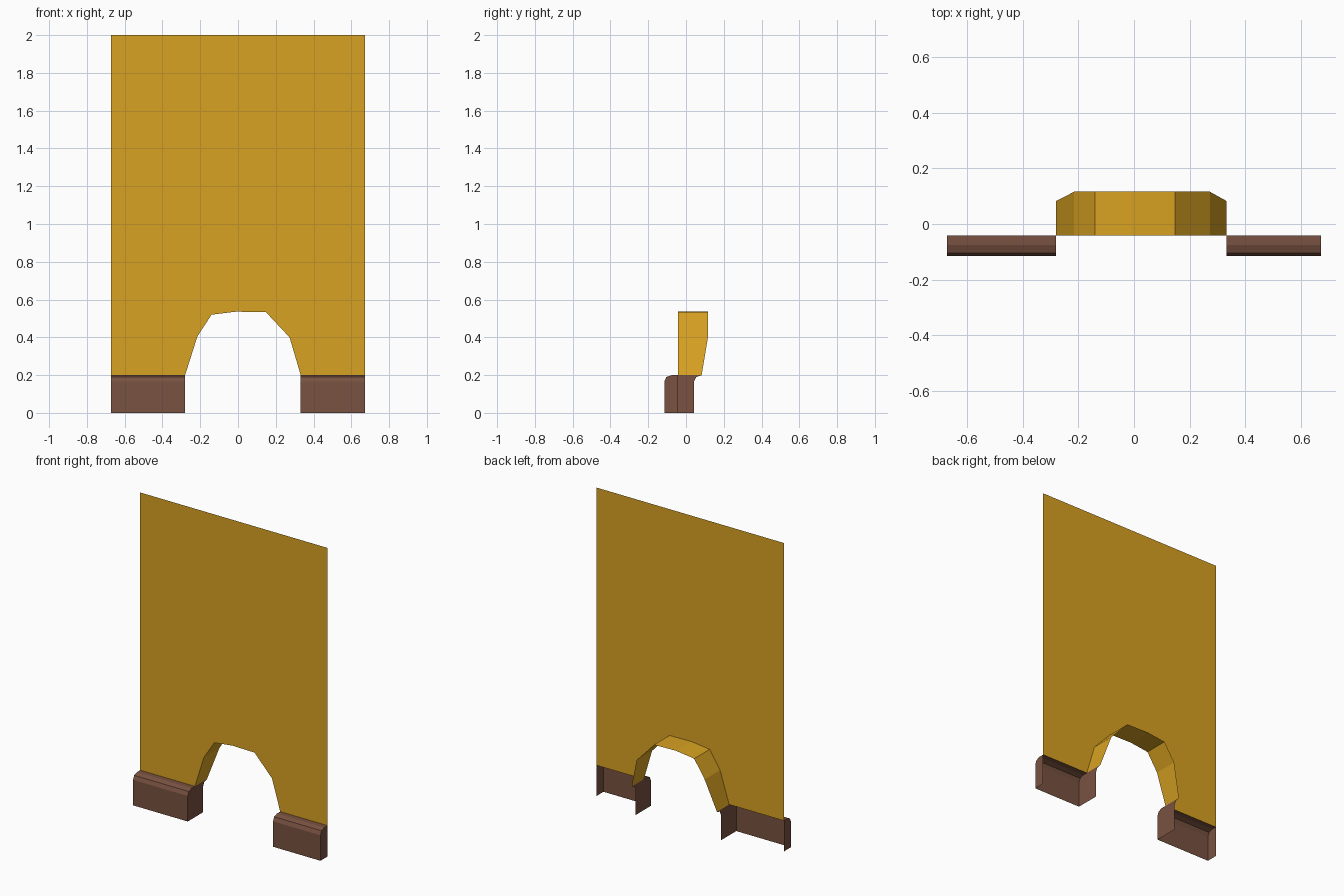
import bpy

if "Cube" in bpy.data.objects:
    bpy.data.objects.remove(bpy.data.objects["Cube"])


def material(name, color):
    m = bpy.data.materials.new(name)
    m.diffuse_color = (*color, 1)
    m.use_nodes = True
    m.node_tree.nodes["Principled BSDF"].inputs["Base Color"].default_value = m.diffuse_color
    return m


def sheet(name, verts, faces, mat):
    me = bpy.data.meshes.new(name)
    me.from_pydata(verts, [], faces)
    me.materials.append(mat)
    ob = bpy.data.objects.new(name, me)
    bpy.context.collection.objects.link(ob)
    return ob


plaster = material("ochre_plaster", (0.69, 0.36, 0.016))
wood = material("brown_skirting", (0.19, 0.085, 0.052))

W, H, WALL_Y, BASE = 0.672, 2.0, -0.042, 0.2

# Irregular arch outline: x, z, depth of the reveal behind the wall
arch = [(-0.28, BASE, 0.083), (-0.215, 0.405, 0.116), (-0.14, 0.52, 0.116),
        (-0.01, 0.536, 0.116), (0.148, 0.533, 0.116), (0.273, 0.4, 0.116),
        (0.332, BASE, 0.083)]

# Wall panel with the arch cut out of its lower edge
outline = [(-W, BASE)] + [(x, z) for x, z, _ in arch] + [(W, BASE), (W, H), (-W, H)]
sheet("wall_panel", [(x, WALL_Y, z) for x, z in outline],
      [list(range(len(outline)))], plaster)

# Reveal lining the arch
n = len(arch)
sheet("arch_reveal",
      [(x, WALL_Y, z) for x, z, _ in arch] + [(x, y, z) for x, z, y in arch],
      [(i, i + n, i + n + 1, i + 1) for i in range(n - 1)], plaster)

# Skirting front profile (y, z) and the flared rear edge of its inner return
front = [(-0.115, 0), (-0.115, 0.165), (-0.104, 0.19), (-0.076, BASE), (WALL_Y, BASE)]
rear = [(0.083, BASE), (0.054, 0.19), (0.042, 0.165), (0.042, 0)]


def skirting(name, outer, inner):
    a, b = sorted((outer, inner))
    k = len(front)
    verts = [(a, y, z) for y, z in front] + [(b, y, z) for y, z in front]
    faces = [(i, i + k, i + k + 1, i + 1) for i in range(k - 1)]
    # Outer end cap stops at the wall, inner return runs through the opening
    for x, prof in ((outer, front + [(WALL_Y, 0)]), (inner, front + rear)):
        s = len(verts)
        verts += [(x, y, z) for y, z in prof]
        ring = list(range(s, s + len(prof)))
        faces.append(ring[::-1] if x == a else ring)
    sheet(name, verts, faces, wood)


skirting("left_skirting", -W, arch[0][0])
skirting("right_skirting", W, arch[-1][0])
